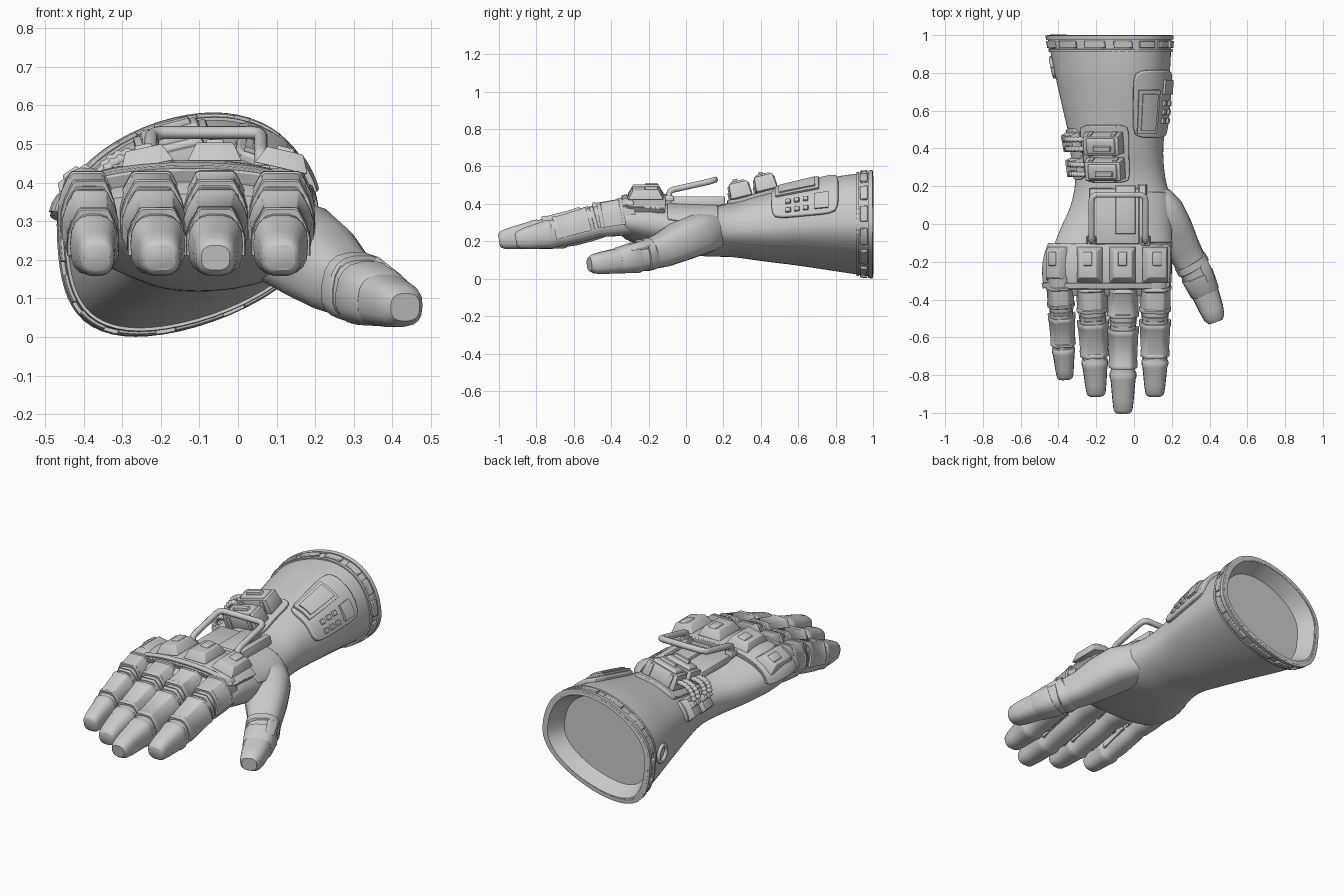
import bpy, bmesh
from math import sin, cos, pi, radians
from mathutils import Vector, Matrix

if "Cube" in bpy.data.objects:
    bpy.data.objects.remove(bpy.data.objects["Cube"])

# sleeve sections: y, x min, x max, z min, z max, skew
ROWS = [(-.38, -.41, .17, .27, .37, 0), (-.33, -.445, .195, .215, .405, 0),
        (-.2, -.45, .2, .17, .425, 0), (-.05, -.40, .2, .14, .41, .1),
        (.1, -.335, .2, .12, .4, .3), (.25, -.31, .165, .115, .405, .5),
        (.4, -.33, .155, .095, .445, .7), (.6, -.375, .175, .07, .497, .9),
        (.8, -.42, .19, .04, .545, 1), (1, -.46, .2, .01, .572, 1)]


def finish(name, bm):
    bmesh.ops.recalc_face_normals(bm, faces=bm.faces)
    me = bpy.data.meshes.new(name)
    bm.to_mesh(me)
    bm.free()
    ob = bpy.data.objects.new(name, me)
    bpy.context.collection.objects.link(ob)
    return ob


def row_at(y):
    i = 0
    while i < len(ROWS) - 2 and y > ROWS[i + 1][0]:
        i += 1
    slope = lambda j, k: (ROWS[min(j + 1, 9)][k] - ROWS[max(j - 1, 0)][k]) / (
        ROWS[min(j + 1, 9)][0] - ROWS[max(j - 1, 0)][0])
    a, b = ROWS[i], ROWS[i + 1]
    d = b[0] - a[0]
    t = (y - a[0]) / d
    return [(2*t**3 - 3*t*t + 1)*a[k] + (t**3 - 2*t*t + t)*d*slope(i, k)
            + (3*t*t - 2*t**3)*b[k] + (t**3 - t*t)*d*slope(i + 1, k) for k in range(1, 6)]


def power(v, n=2.2):
    return (1 if v > 0 else -1) * abs(v) ** (2 / n)


def surf(a, y, scale=1):
    x0, x1, z0, z1, k = row_at(y)
    n = 2.25 - .3*k
    c, s = power(cos(radians(a)), n), power(sin(radians(a)), n)
    c += k * s * s * (.2 if s > 0 else -.41)
    return Vector(((x0 + x1)/2 + (x1 - x0)/2*c*scale, y, (z0 + z1)/2 + (z1 - z0)/2*s*scale))


def frame(a, y, h=0):
    tx = (surf(a - 2, y) - surf(a + 2, y)).normalized()
    n = tx.cross(surf(a, y + .01) - surf(a, y - .01)).normalized()
    ty = n.cross(tx)
    m = Matrix((tx, ty, n)).transposed().to_4x4()
    m.translation = surf(a, y) + n * h
    return m


def skin(name, rings):
    bm = bmesh.new()
    vs = [[bm.verts.new(p) for p in r] for r in rings]
    n = len(vs[0])
    for r, q in zip(vs, vs[1:]):
        for j in range(n):
            bm.faces.new((r[j], r[(j + 1) % n], q[(j + 1) % n], q[j]))
    bm.faces.new(vs[0])
    bm.faces.new(vs[-1])
    return finish(name, bm)


def patch(name, a0, a1, y0, y1, h, cut=0.0, bevel=.005):
    """Plate that follows the sleeve surface."""
    bm = bmesh.new()
    bmesh.ops.create_grid(bm, x_segments=max(6, int((a1 - a0)/6)), y_segments=10, size=1)
    ext = bmesh.ops.extrude_face_region(bm, geom=bm.faces[:])
    for v in ext['geom']:
        if isinstance(v, bmesh.types.BMVert):
            v.co.z = 1
    for v in bm.verts:
        u, w = v.co.x * (1 - cut*v.co.y**6), v.co.y * (1 - cut*v.co.x**6)
        m = frame((a0 + a1)/2 + u*(a1 - a0)/2, (y0 + y1)/2 + w*(y1 - y0)/2)
        v.co = m @ Vector((0, 0, h if v.co.z > .5 else -.015))
    ob = finish(name, bm)
    if bevel:
        b = ob.modifiers.new('bevel', 'BEVEL')
        b.width, b.segments, b.angle_limit = bevel, 2, radians(50)
    return ob


def box(name, size, m, top=(1, 1), bevel=.005):
    bm = bmesh.new()
    bmesh.ops.create_cube(bm, size=1)
    for v in bm.verts:
        if v.co.z > 0:
            v.co.x *= top[0]
            v.co.y *= top[1]
        v.co = Vector((v.co.x*size[0], v.co.y*size[1], (v.co.z + .5)*size[2]))
    bmesh.ops.bevel(bm, geom=bm.edges[:], offset=bevel, segments=2, profile=.5, affect='EDGES')
    bm.transform(m)
    return finish(name, bm)


def tube(name, pts, section):
    """Loft a section along (x, y, z, half width, half height) points."""
    P = [Vector(p[:3]) for p in pts]
    rings = []
    for i, p in enumerate(pts):
        t = (P[min(i + 1, len(P) - 1)] - P[max(i - 1, 0)]).normalized()
        side = t.cross(Vector((0, 0, 1))).normalized()
        up = side.cross(t)
        rings.append([P[i] + side*u*p[3] + up*v*p[4] for u, v in section])
    return skin(name, rings)


def wire(name, pts, depth, radii=None):
    cu = bpy.data.curves.new(name, 'CURVE')
    cu.dimensions, cu.bevel_depth, cu.bevel_resolution, cu.use_fill_caps = '3D', depth, 3, True
    sp = cu.splines.new('POLY')
    sp.points.add(len(pts) - 1)
    for i, p in enumerate(pts):
        sp.points[i].co = (*p, 1)
        sp.points[i].radius = radii[i] if radii else 1
    ob = bpy.data.objects.new(name, cu)
    bpy.context.collection.objects.link(ob)


def at(x, y, z, tilt=0, pitch=0):
    return Matrix.Translation((x, y, z)) @ Matrix.Rotation(radians(tilt), 4, 'Y') @ Matrix.Rotation(radians(pitch), 4, 'X')


# forearm sleeve and palm, with recessed opening
A = [i*5 for i in range(72)]
rings = [[surf(a, -.38 + 1.38*i/46) for a in A] for i in range(47)]
rings.append([surf(a, 1, .93) for a in A])
rings.append([surf(a, 1, .8) + Vector((0, -.09, 0)) for a in A])
skin('sleeve', rings)

# cuff lips and strap segments
patch('cuff_lip_front', 0, 360, .912, .926, .008, bevel=0)
patch('cuff_lip_back', 0, 360, .976, .999, .01, bevel=0)
for i in range(14):
    a = i*360/14
    patch('cuff_strap', a + 3, a + 21, .932, .97, .013)

# fingers: base x, tip x, tip y, width factor
ROUND = [(power(cos(i*pi/9), 2.7), power(sin(i*pi/9), 2.7)) for i in range(18)]
ARMOUR = [(-1, -.4), (-1, .15), (-.88, .5), (-.6, .95), (-.5, 1), (.5, 1), (.6, .95), (.88, .5), (1, .15), (1, -.4)]
for bx, tx, ty, w in [(-.395, -.365, -.82, .87), (-.228, -.2, -.91, 1),
                      (-.058, -.058, -1, 1), (.112, .11, -.91, 1)]:
    def pt(f, rx, rz, lift=0):
        zs = [(0, .34), (.3, .308), (.65, .247), (1, .205)]
        for (fa, za), (fb, zb) in zip(zs, zs[1:]):
            if fa <= f <= fb:
                z = za + (zb - za)*(f - fa)/(fb - fa)
        return (bx + (tx - bx)*f, -.27 + (ty + .27)*f, z + lift, rx*w, rz)
    tube('finger', [pt(0, .074, .1), pt(.12, .077, .097), pt(.26, .075, .09), pt(.33, .066, .082),
                    pt(.4, .072, .084), pt(.6, .07, .08), pt(.69, .064, .074), pt(.71, .071, .078),
                    pt(.74, .071, .078), pt(.76, .066, .074), pt(.9, .057, .061), pt(.97, .051, .05),
                    pt(.99, .046, .042), pt(1, .037, .033)], ROUND)
    for name, f0, f1, r0, r1, h in [('proximal_plate', .09, .3, .086, .084, .102),
                                    ('joint_plate', .32, .355, .074, .072, .09),
                                    ('middle_plate', .38, .67, .084, .077, .092)]:
        e = (f1 - f0)*.12
        tube(name, [pt(f0, r0*.97, h*.97), pt(f0 + e*.3, r0, h), pt(f0 + e, r0, h),
                    pt(f0 + e*1.3, r0*.96, h*.96), pt(f1 - e*1.3, r1*.96, h*.93),
                    pt(f1 - e, r1, h*.97), pt(f1 - e*.3, r1, h*.97), pt(f1, r1*.97, h*.94)], ARMOUR)

# thumb with ring and plate
tube('thumb', [(.04, .21, .25, .06, .06), (.1, .12, .25, .11, .105), (.15, .05, .235, .123, .112),
               (.205, -.04, .195, .113, .105), (.26, -.13, .15, .092, .09), (.305, -.21, .127, .083, .08),
               (.335, -.27, .113, .082, .078), (.375, -.36, .096, .074, .068), (.41, -.45, .084, .065, .06),
               (.425, -.495, .079, .056, .052), (.433, -.517, .077, .04, .036)], ROUND)
tube('thumb_ring', [(.293, -.19, .136, .085, .082), (.296, -.195, .134, .091, .088),
                    (.315, -.23, .125, .091, .088), (.318, -.235, .124, .085, .082)], ROUND)
tube('thumb_cover', [(.332, -.265, .115, .086, .082), (.335, -.272, .113, .088, .084),
                     (.375, -.36, .097, .079, .07), (.378, -.367, .096, .074, .066)], ROUND)
box('thumb_plate', (.065, .13, .03), at(.375, -.25, .16, 38) @ Matrix.Rotation(radians(27), 4, 'Z'), (.75, .8))

# knuckle guard with raised blocks
patch('knuckle_band', 25, 178, -.335, -.11, .034, .03)
patch('knuckle_band_trim', 27, 176, -.33, -.305, .042)
for x, z, tilt, s in [(-.405, .385, -35, .9), (-.235, .444, -12, 1), (-.06, .456, 0, 1), (.112, .437, 13, 1)]:
    m = at(x, -.215, z, tilt)
    box('knuckle_block', (.14*s, .19, .047), m, (.68, .72), .003)
    box('knuckle_inset', (.05, .075, .012), m @ at(0, .03, .044), (.85, .85), .003)

# back-of-hand plates and carry handle
patch('hand_patch', 12, 75, -.1, .17, .008, .03)
box('hand_plate', (.31, .3, .035), at(-.085, .04, .39), (.97, .97))
box('hand_screen', (.11, .26, .018), at(-.045, .075, .422), (.94, .97))
box('hand_rail', (.05, .32, .045), at(.045, .05, .395), (.7, .98))
wire('handle', [(-.225, -.09, .41), (-.225, -.09, .455), (-.225, -.085, .468), (-.225, -.065, .477),
                (-.225, .12, .518), (-.22, .143, .525), (-.2, .155, .529), (.035, .155, .529),
                (.055, .143, .525), (.06, .12, .518), (.06, -.065, .477), (.06, -.085, .468),
                (.06, -.09, .455), (.06, -.09, .41)], .017)
for x in (-.225, .06):
    box('handle_foot', (.055, .055, .03), at(x, -.09, .415), (.8, .8))

# twin pouch unit on the forearm
patch('pouch_base', 84, 142, .22, .525, .018, .08)
for y in (.3, .435):
    m = frame(112, y, .01)
    box('pouch', (.21, .115, .085), m, (.92, .88), .005)
    box('pouch_lid', (.16, .085, .018), m @ at(0, 0, .082), (.9, .85))
    box('pouch_latch', (.1, .03, .02), m @ at(.01, -.01, .095), (.9, .8), .003)
    for s in (-1, 1):
        box('pouch_tab', (.022, .125, .07), m @ at(s*.065, 0, .006), (1, .95), .003)
    # side port box and ribbed hoses
    p = frame(160, y, 0)
    box('port_box', (.12, .105, .045), p, (.85, .85))
    for dy in (-.026, .026):
        box('port_socket', (.04, .036, .03), p @ at(.015, dy, .038), (.8, .8), .004)
        a, b = m @ Vector((-.09, dy, .045)), p @ Vector((.015, dy, .06))
        c = (a + b)/2 + Vector((-.05, 0, .05))
        hose = [a*(1 - t)**2 + c*2*t*(1 - t) + b*t*t for t in [i/28 for i in range(29)]]
        wire('hose', hose, .016, [1 if i % 4 < 2 else .72 for i in range(29)])
patch('port_base', 145, 178, .235, .505, .012, .08)

# control panel with screen and keys
patch('panel', 13, 80, .46, .815, .022, .1, .008)
patch('panel_frame', 48, 75, .485, .715, .034, 0, 0)
patch('panel_screen', 52, 71, .505, .695, .042, 0, 0)
patch('panel_bar', 20, 40, .69, .765, .036, 0, 0)
for i in range(3):
    for a in (23, 36):
        box('panel_key', (.028, .03, .014), frame(a, .55 + i*.046, .02), (.85, .85), .003)

# small cable loop at the side of the cuff
loop = frame(188, .83)
wire('side_loop', [loop @ Vector((.045*cos(i*pi/10), .05*sin(i*pi/10), .004)) for i in range(21)], .011)

# shading
bpy.ops.object.select_all(action='DESELECT')
for ob in bpy.context.scene.objects:
    if ob.type == 'MESH':
        ob.select_set(True)
        bpy.context.view_layer.objects.active = ob
bpy.ops.object.shade_smooth_by_angle(angle=radians(35))
